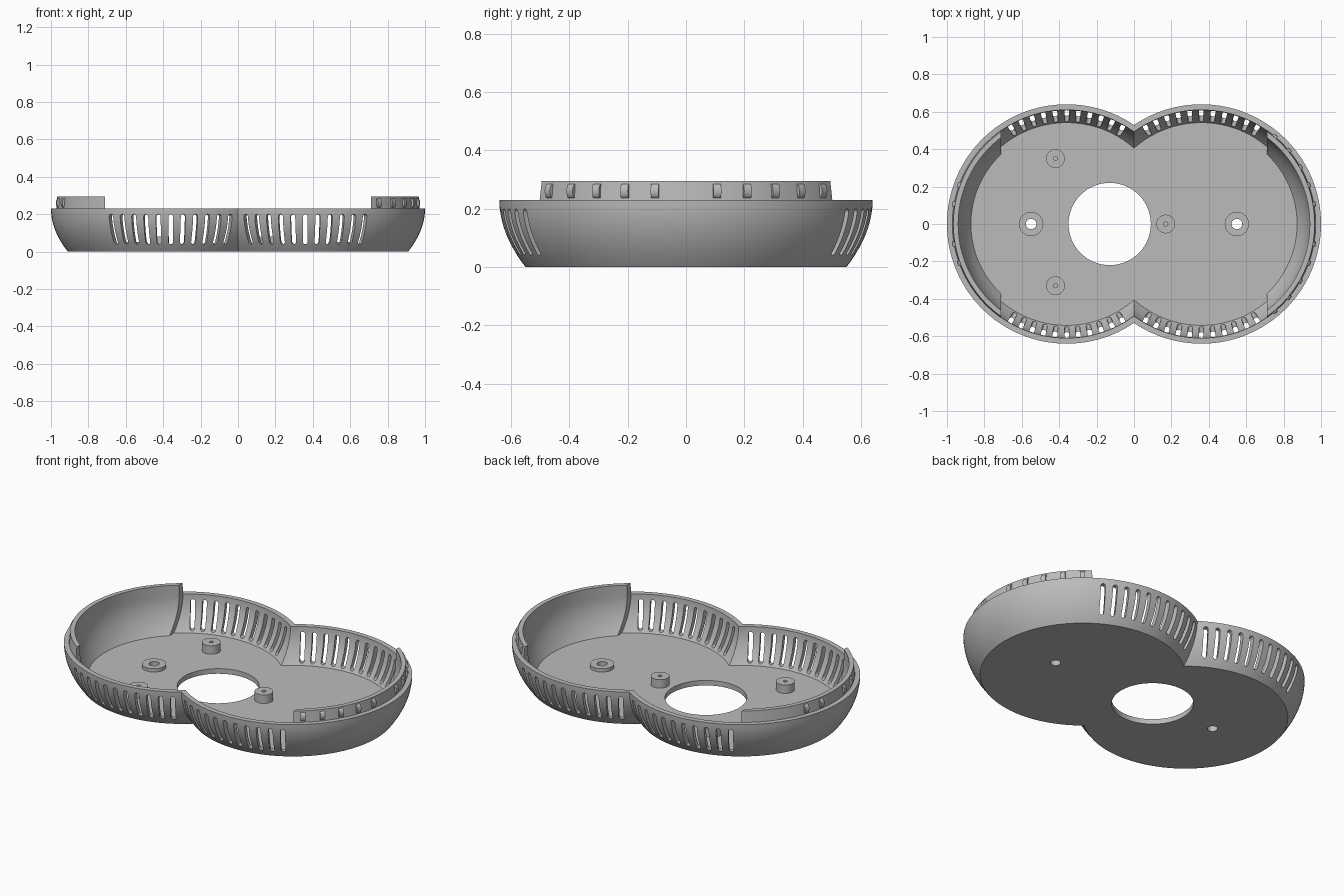
import bpy, bmesh
from math import sin, cos, pi, radians
from mathutils import Matrix, Vector

if "Cube" in bpy.data.objects:
    bpy.data.objects.remove(bpy.data.objects["Cube"], do_unlink=True)

LOBE_X, RADIUS, RIM, FLOOR, WALL = 0.36, 0.64, 0.23, 0.03, 0.03
LINER_X, LINER_TOP = 0.71, 0.295
SEGS = 128

grey = bpy.data.materials.new("plain grey")
grey.use_nodes = True
grey.diffuse_color = (0.5, 0.5, 0.5, 1)
grey.node_tree.nodes["Principled BSDF"].inputs["Base Color"].default_value = (0.5, 0.5, 0.5, 1)


def finish(name, bm):
    bmesh.ops.recalc_face_normals(bm, faces=bm.faces)
    mesh = bpy.data.meshes.new(name)
    bm.to_mesh(mesh)
    bm.free()
    mesh.materials.append(grey)
    ob = bpy.data.objects.new(name, mesh)
    bpy.context.collection.objects.link(ob)
    return ob


def activate(ob):
    bpy.ops.object.select_all(action="DESELECT")
    ob.select_set(True)
    bpy.context.view_layer.objects.active = ob


def smooth(ob):
    activate(ob)
    bpy.ops.object.shade_smooth_by_angle(angle=radians(30))


def boolean(ob, cutter, operation):
    mod = ob.modifiers.new("boolean", "BOOLEAN")
    mod.operation, mod.solver, mod.object = operation, "EXACT", cutter
    activate(ob)
    bpy.ops.object.modifier_apply(modifier=mod.name)
    bpy.data.objects.remove(cutter, do_unlink=True)


def wall_radius(z):
    return RADIUS - 1.7 * max(RIM - z, 0) ** 2


def curve(z0, z1, offset, steps=10):
    heights = [z0 + (z1 - z0) * i / steps for i in range(steps + 1)]
    return [(wall_radius(z) + offset, z) for z in heights]


def lathe(profile, x, closed=False):
    """Revolve (radius, z) points; an open profile is capped into a solid."""
    bm = bmesh.new()
    rings = [[bm.verts.new((x + r * cos(2 * pi * i / SEGS), r * sin(2 * pi * i / SEGS), z))
              for i in range(SEGS)] for r, z in profile]
    pairs = list(zip(rings, rings[1:]))
    if closed:
        pairs.append((rings[-1], rings[0]))
    else:
        bm.faces.new(rings[0])
        bm.faces.new(rings[-1])
    for a, b in pairs:
        for i in range(SEGS):
            j = (i + 1) % SEGS
            bm.faces.new((a[i], a[j], b[j], b[i]))
    return bm


def cylinder(name, x, y, radius, z0, z1, segs=48):
    bm = bmesh.new()
    bmesh.ops.create_cone(bm, cap_ends=True, segments=segs, radius1=radius, radius2=radius,
                          depth=z1 - z0, matrix=Matrix.Translation((x, y, (z0 + z1) / 2)))
    return finish(name, bm)


# Two-lobed tray: joined solids, then hollowed
tray = finish("tray", lathe(curve(0, RIM, 0), LOBE_X))
boolean(tray, finish("other_lobe", lathe(curve(0, RIM, 0), -LOBE_X)), "UNION")
for side in (1, -1):
    hollow = curve(FLOOR, RIM, -WALL) + [(RADIUS - WALL, RIM + 0.1)]
    boolean(tray, finish("hollow", lathe(hollow, side * LOBE_X)), "DIFFERENCE")

# Rounded vent slots, fanned around the front and back of each lobe
HALF_W, LOW, HIGH = 0.0125, 0.04, 0.2
outline = []
for i in range(9):
    a = pi * i / 8
    outline.append((HALF_W * cos(a), HIGH - HALF_W + HALF_W * sin(a)))
outline += [(-u, LOW + HIGH - z) for u, z in outline]
bm = bmesh.new()
for lobe in (1, -1):
    for facing in (90, 270):
        for step in range(-5, 6):
            a = radians(facing + 6 * step)
            out, side = Vector((cos(a), sin(a), 0)), Vector((-sin(a), cos(a), 0))
            centre = Vector((lobe * LOBE_X, 0, 0))
            inner, outer = [[bm.verts.new(centre + out * r + side * u + Vector((0, 0, z)))
                             for u, z in outline] for r in (0.48, 0.675)]
            bm.faces.new(inner)
            bm.faces.new(outer)
            for i in range(len(outline)):
                j = (i + 1) % len(outline)
                bm.faces.new((inner[i], inner[j], outer[j], outer[i]))
boolean(tray, finish("slot_cutter", bm), "DIFFERENCE")

# Large floor opening and the two through holes
for x, r in ((-0.13, 0.22), (-0.55, 0.028), (0.55, 0.028)):
    boolean(tray, cylinder("hole_cutter", x, 0, r, -0.1, 0.1, 64), "DIFFERENCE")
smooth(tray)

# Mounting bosses: low rings around the through holes, taller screw posts
for name, x, y, radius, top, bore, bore_z in (
        ("right_ring", -0.55, 0, 0.065, 0.05, 0.028, 0),
        ("left_ring", 0.55, 0, 0.065, 0.05, 0.028, 0),
        ("centre_post", 0.17, 0, 0.05, 0.08, 0.011, 0.035),
        ("back_post", -0.42, 0.35, 0.05, 0.08, 0.011, 0.035),
        ("front_post", -0.42, -0.33, 0.05, 0.08, 0.011, 0.035)):
    boss = cylinder(name, x, y, radius, FLOOR - 0.005, top)
    boolean(boss, cylinder("bore", x, y, bore, bore_z, 0.2, 24), "DIFFERENCE")
    smooth(boss)

# End liners rising above the rim, with snap bumps on the raised lip
for name, side, count in (("left", 1, 5), ("right", -1, 2)):
    profile = (curve(FLOOR - 0.005, RIM - 0.005, -WALL + 0.008)
               + [(0.612, RIM - 0.004), (0.606, LINER_TOP), (0.58, LINER_TOP)]
               + curve(FLOOR - 0.005, RIM, -2 * WALL)[::-1])
    bm = lathe(profile, side * LOBE_X, closed=True)
    cut = bmesh.ops.bisect_plane(bm, geom=bm.verts[:] + bm.edges[:] + bm.faces[:],
                                 plane_co=(side * LINER_X, 0, 0), plane_no=(side, 0, 0),
                                 clear_inner=True)
    bmesh.ops.holes_fill(bm, edges=[e for e in bm.edges if e.is_boundary], sides=0)
    smooth(finish(name + "_liner", bm))

    bm = bmesh.new()
    for step in range(1, count + 1):
        for sign in (1, -1):
            a = radians(10 * step * sign) + (pi if side < 0 else 0)
            place = (Matrix.Translation((side * LOBE_X + 0.606 * cos(a), 0.606 * sin(a), 0.26))
                     @ Matrix.Rotation(a, 4, "Z") @ Matrix.Diagonal((0.6, 1, 1, 1))
                     @ Matrix.Rotation(pi / 2, 4, "X"))
            bmesh.ops.create_cone(bm, cap_ends=True, segments=24, radius1=0.025,
                                  radius2=0.025, depth=0.027, matrix=place)
    smooth(finish(name + "_snap_bumps", bm))
